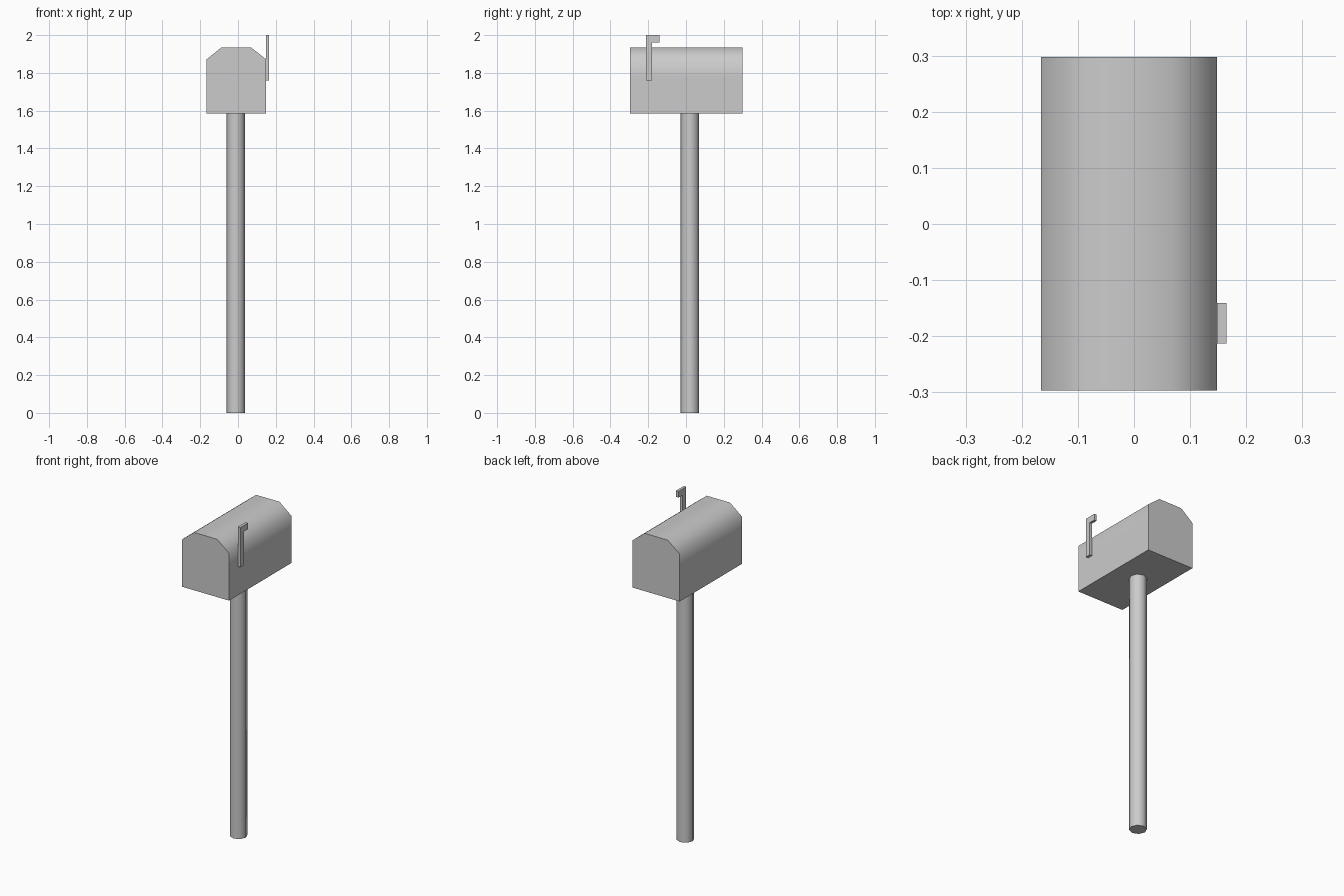
import bpy
import bmesh
import math
from mathutils import Matrix, Vector

cube = bpy.data.objects.get("Cube")
if cube:
    bpy.data.objects.remove(cube, do_unlink=True)

# One plain grey for everything
grey = bpy.data.materials.new("plain grey")
grey.use_nodes = True
colour = (0.6, 0.6, 0.6, 1)
grey.diffuse_color = colour
grey.node_tree.nodes["Principled BSDF"].inputs["Base Color"].default_value = colour


def finish(name, bm, smooth_angle=None):
    bmesh.ops.recalc_face_normals(bm, faces=bm.faces)
    mesh = bpy.data.meshes.new(name)
    bm.to_mesh(mesh)
    bm.free()
    mesh.materials.append(grey)
    obj = bpy.data.objects.new(name, mesh)
    bpy.context.collection.objects.link(obj)
    if smooth_angle:
        bpy.ops.object.select_all(action="DESELECT")
        obj.select_set(True)
        bpy.context.view_layer.objects.active = obj
        bpy.ops.object.shade_smooth_by_angle(angle=math.radians(smooth_angle))
    return obj


def extrude_profile(name, points, offset, smooth_angle=None):
    bm = bmesh.new()
    face = bm.faces.new([bm.verts.new(p) for p in points])
    new = bmesh.ops.extrude_face_region(bm, geom=[face], use_keep_orig=True)["geom"]
    bmesh.ops.translate(bm, vec=Vector(offset),
                        verts=[g for g in new if isinstance(g, bmesh.types.BMVert)])
    return finish(name, bm, smooth_angle)


# Box with chamfered, softly shaded roof
centre, front, back = -0.009, -0.297, 0.298
half = [(0.157, 1.585), (0.157, 1.78), (0.157, 1.872), (0.078, 1.935)]
outline = half + [(-x, z) for x, z in reversed(half)]
extrude_profile("mailbox_body", [(centre + x, front, z) for x, z in outline],
                (0, back - front, 0), 60)

# Round post
bottom, top = 0, 1.585
bm = bmesh.new()
bmesh.ops.create_cone(bm, cap_ends=True, segments=8, radius1=0.049, radius2=0.049,
                      depth=top - bottom,
                      matrix=Matrix.Translation((-0.011, 0.021, (top + bottom) / 2)))
finish("post", bm, 60)

# Raised signal flag on the left wall
flag = [(-0.213, 1.76), (-0.18, 1.76), (-0.18, 1.962),
        (-0.141, 1.962), (-0.141, 2.0), (-0.213, 2.0)]
extrude_profile("signal_flag", [(0.148, y, z) for y, z in flag], (0.017, 0, 0))
